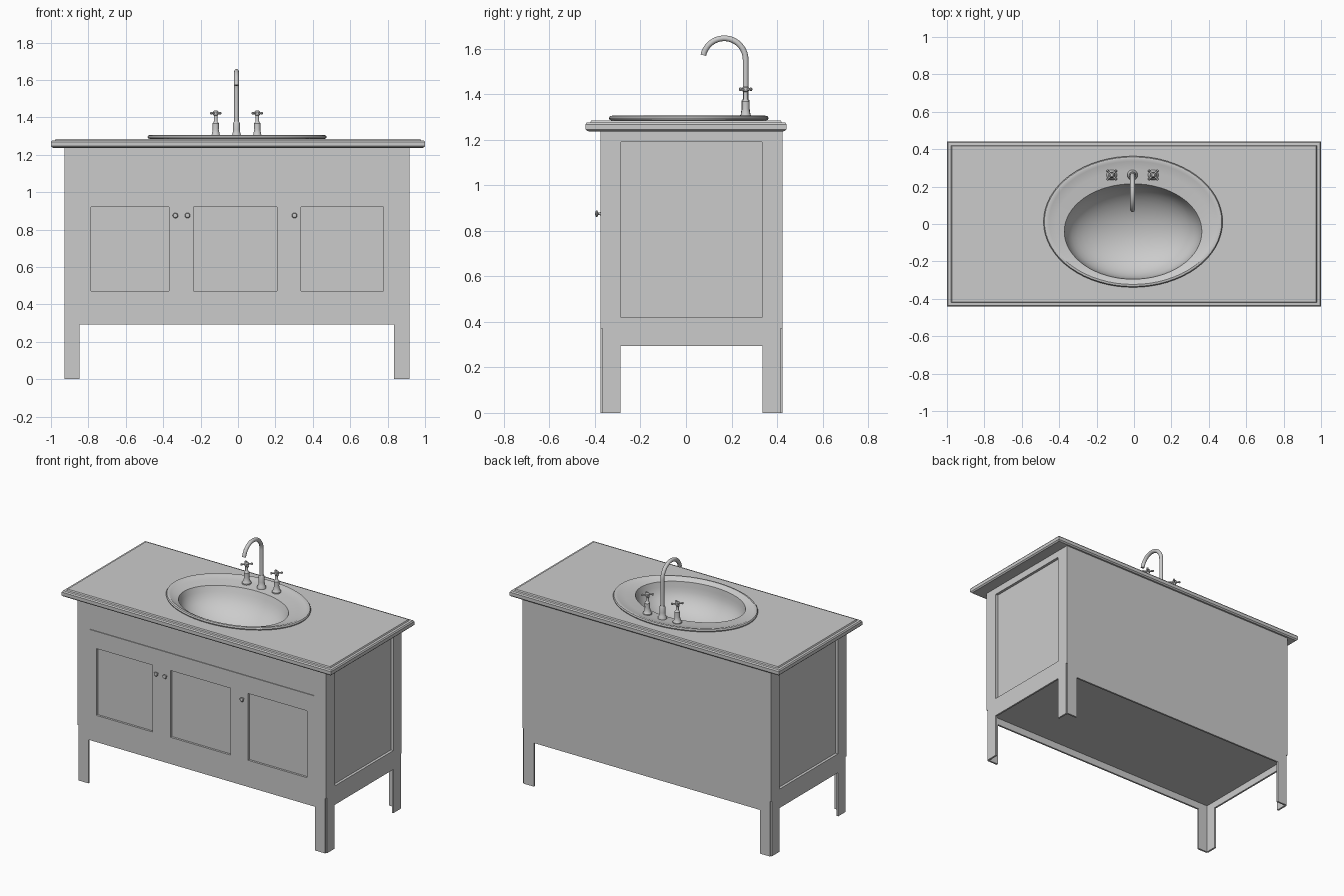
import bpy, bmesh, math
from mathutils import Vector, Matrix

if "Cube" in bpy.data.objects:
    bpy.data.objects.remove(bpy.data.objects["Cube"])


def link(name, bm, smooth=False):
    bmesh.ops.recalc_face_normals(bm, faces=bm.faces)
    me = bpy.data.meshes.new(name)
    bm.to_mesh(me)
    bm.free()
    ob = bpy.data.objects.new(name, me)
    bpy.context.scene.collection.objects.link(ob)
    if smooth:
        bpy.ops.object.select_all(action='DESELECT')
        ob.select_set(True)
        bpy.context.view_layer.objects.active = ob
        bpy.ops.object.shade_smooth_by_angle(angle=math.radians(35))
    return ob


def add_loft(bm, loops):
    """Skin a list of equal-length point loops and cap both ends."""
    rows = [[bm.verts.new(p) for p in loop] for loop in loops]
    n = len(rows[0])
    for a, b in zip(rows, rows[1:]):
        for i in range(n):
            j = (i + 1) % n
            bm.faces.new((a[i], a[j], b[j], b[i]))
    bm.faces.new(rows[0])
    bm.faces.new(rows[-1])


def rect(x0, x1, y0, y1, z):
    return [(x0, y0, z), (x1, y0, z), (x1, y1, z), (x0, y1, z)]


def oval(cx, cy, rx, ry, z, n=24):
    return [(cx + rx * math.cos(2 * math.pi * i / n),
             cy + ry * math.sin(2 * math.pi * i / n), z) for i in range(n)]


def loft(name, loops, smooth=False):
    bm = bmesh.new()
    add_loft(bm, loops)
    return link(name, bm, smooth)


def box(name, x0, x1, y0, y1, z0, z1):
    return loft(name, [rect(x0, x1, y0, y1, z0), rect(x0, x1, y0, y1, z1)])


def cut(ob, cutters):
    for c in cutters:
        m = ob.modifiers.new("cut", 'BOOLEAN')
        m.operation, m.solver, m.object = 'DIFFERENCE', 'EXACT', c
    dg = bpy.context.evaluated_depsgraph_get()
    me = bpy.data.meshes.new_from_object(ob.evaluated_get(dg))
    ob.modifiers.clear()
    ob.data = me
    for c in cutters:
        bpy.data.objects.remove(c)


# Cabinet: one box with legs, underside, panels and bowl space carved out
X0, X1, Y0, Y1 = -0.928, 0.918, -0.376, 0.424
cabinet = box("cabinet", X0, X1, Y0, Y1, 0, 1.24)
T = 0.012
cutters = [
    box("c", X0 + T, X1 - T, Y0 + T, Y1 - T, -0.1, 0.34),
    box("c", -0.847, 0.833, -1, 1, -0.2, 0.293),
    box("c", -2, 2, -0.288, 0.336, -0.3, 0.2931),
    box("c", -0.837, 0.827, -1, Y0 + 0.005, 1.035, 1.228),
    loft("c", [oval(-0.005, 0.012, 0.455, 0.33, z, 48) for z in (1.0, 1.5)]),
]
for a, b in ((-0.787, -0.37), (-0.237, 0.208), (0.338, 0.777)):
    cutters.append(box("c", a, b, -1, Y0 + 0.014, 0.472, 0.92))
for a, b in ((-2, X0 + 0.018), (X1 - 0.018, 2)):
    cutters.append(box("c", a, b, -0.285, 0.335, 0.42, 1.19))
for x in (X0, X1):                      # corner rebates on the legs
    for y in (Y0, Y1):
        cutters.append(box("c", x - 0.008, x + 0.008, y - 0.008, y + 0.008, -0.4, 0.37))
cut(cabinet, cutters)

# Countertop with stepped moulded edge
edge = [(0.03, 1.236), (0.008, 1.238), (0.0, 1.246), (0.0, 1.268), (0.006, 1.276),
        (0.022, 1.277), (0.026, 1.285)]
counter = loft("countertop", [rect(-1 + d, 1 - d, -0.442 + d, 0.442 - d, z) for d, z in edge])
cut(counter, [loft("c", [oval(-0.005, 0.012, 0.455, 0.33, z, 48) for z in (1.0, 1.5)])])

# Oval basin: rim, sloped deck and off-centre bowl
rim = [(0.012, 0.464, 0.336, 1.284), (0.012, 0.476, 0.348, 1.288), (0.012, 0.479, 0.351, 1.296),
       (0.012, 0.474, 0.346, 1.304), (0.012, 0.462, 0.335, 1.306), (0.011, 0.45, 0.324, 1.301),
       (-0.008, 0.415, 0.295, 1.295), (-0.04, 0.368, 0.255, 1.287)]
bowl = []
for i in range(1, 11):
    a = i / 10 * math.pi / 2 * 0.96
    bowl.append((-0.04 - 0.03 * math.sin(a), 0.362 * math.cos(a), 0.25 * math.cos(a),
                 1.283 - 0.2 * math.sin(a)))
bm = bmesh.new()
add_loft(bm, [oval(-0.005, cy, rx, ry, z, 64) for cy, rx, ry, z in rim + bowl])
bm.faces.ensure_lookup_table()
under = [f for f in bm.faces if len(f.verts) > 4 and f.calc_center_median().z > 1.2]
bmesh.ops.delete(bm, geom=under, context='FACES_ONLY')
basin = link("basin", bm, True)
up = max(basin.data.polygons, key=lambda p: len(p.vertices))
if up.normal.z < 0:
    basin.data.flip_normals()


def turned(name, x, y, profile, n=24):
    return loft(name, [oval(x, y, r, r, z, n) for r, z in profile], True)


def tube(bm, a, b, profile, n=16):
    """Turned shape laid along the line a-b; profile is (radius, fraction)."""
    a, b = Vector(a), Vector(b)
    m = (b - a).to_track_quat('Z', 'Y').to_matrix()
    add_loft(bm, [[a.lerp(b, t) + m @ Vector(p) for p in oval(0, 0, r, r, 0, n)]
                  for r, t in profile])


# Spout: flared base and swan neck
FX, FY = -0.008, 0.262
turned("spout_base", FX, FY, [(0.028, 1.293), (0.028, 1.302), (0.021, 1.312), (0.018, 1.335),
                              (0.018, 1.37), (0.014, 1.378)])
R = 0.094
path = [(FY, 1.36, 0), (FY, 1.45, 0)]
path += [(FY - R + R * math.cos(t), 1.552 + R * math.sin(t), t)
         for t in [math.radians(168) * i / 20 for i in range(21)]]
loops = []
for y, z, t in path:
    rot = Matrix.Rotation(t, 3, 'X')
    loops.append([Vector((FX, y, z)) + rot @ Vector(p) for p in oval(0, 0, 0.0125, 0.0125, 0, 16)])
loft("spout_neck", loops, True)

# Cross-handled taps
for side, x in (("left", -0.119), ("right", 0.103)):
    turned(side + "_tap_base", x, FY, [(0.028, 1.293), (0.028, 1.301), (0.021, 1.31), (0.016, 1.335),
                                       (0.017, 1.368), (0.012, 1.374), (0.009, 1.38), (0.009, 1.41),
                                       (0.014, 1.414), (0.014, 1.43), (0.008, 1.436)])
    bm = bmesh.new()
    for k in range(4):
        a = math.pi / 4 + k * math.pi / 2
        tip = (x + 0.038 * math.cos(a), FY + 0.038 * math.sin(a), 1.422)
        tube(bm, (x, FY, 1.422), tip, [(0.005, 0), (0.005, 0.7), (0.0075, 0.78),
                                       (0.0075, 0.92), (0.004, 1)], 12)
    link(side + "_tap_cross", bm, True)

# Door knobs
for i, x in enumerate((-0.335, -0.27, 0.302)):
    bm = bmesh.new()
    tube(bm, (x, Y0 + 0.004, 0.875), (x, -0.399, 0.875),
         [(0.007, 0), (0.006, 0.5), (0.013, 0.62), (0.0145, 0.78), (0.011, 0.94), (0.005, 1)])
    link("door_knob_%d" % (i + 1), bm, True)
